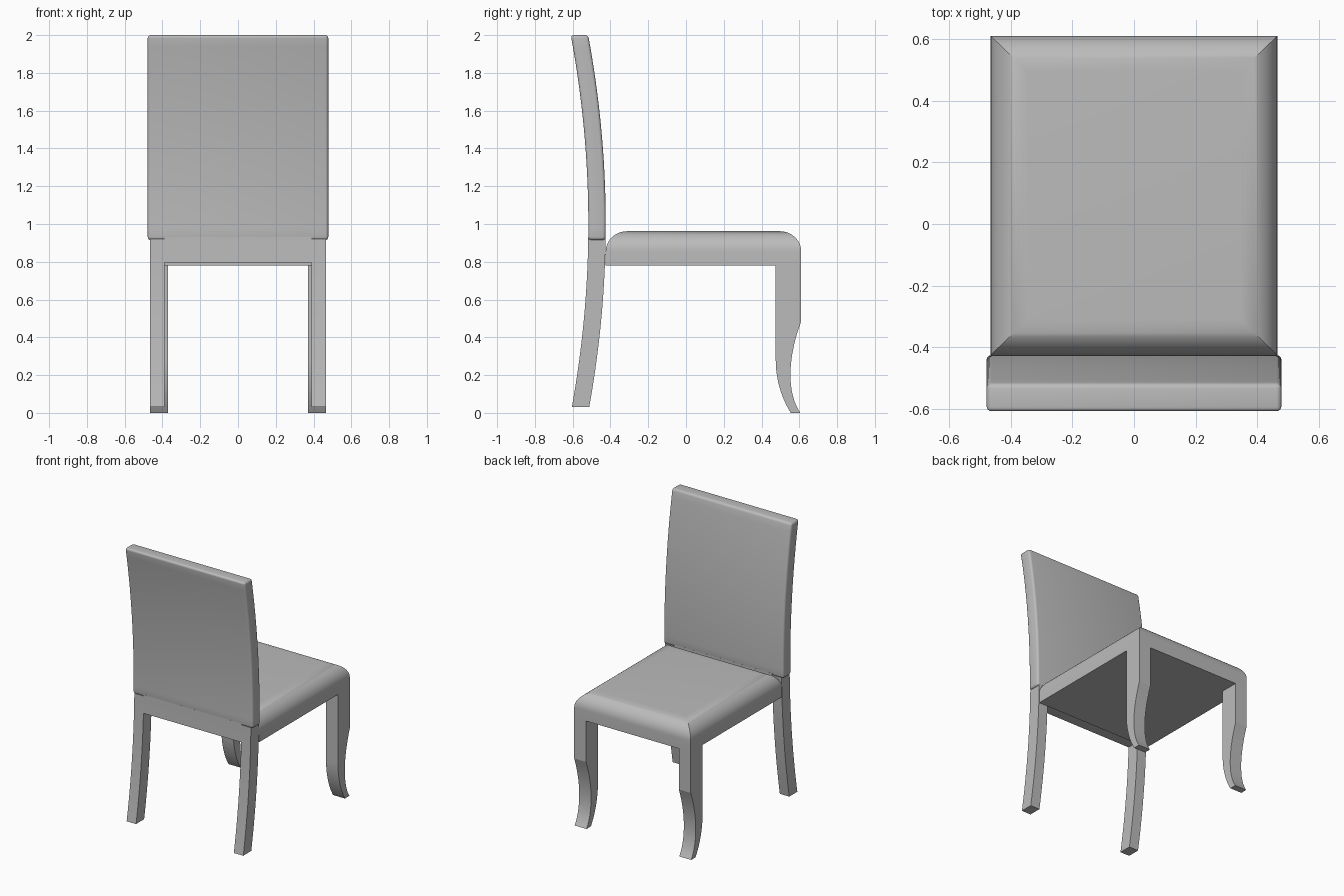
import bpy, bmesh, math
from mathutils import Vector
from mathutils.geometry import interpolate_bezier

cube = bpy.data.objects.get("Cube")
if cube:
    bpy.data.objects.remove(cube, do_unlink=True)

# Single plain grey finish
grey = bpy.data.materials.new("plain grey")
grey.use_nodes = True
GREY = (0.5, 0.5, 0.5, 1)
grey.diffuse_color = GREY
grey.node_tree.nodes["Principled BSDF"].inputs["Base Color"].default_value = GREY

HALF_WIDTH = 0.465   # seat and legs
BACK_Y, FRONT_Y = -0.425, 0.61


def finish(name, bm, smooth_angle, bevel=0):
    bmesh.ops.recalc_face_normals(bm, faces=bm.faces)
    mesh = bpy.data.meshes.new(name)
    bm.to_mesh(mesh)
    bm.free()
    mesh.materials.append(grey)
    obj = bpy.data.objects.new(name, mesh)
    bpy.context.collection.objects.link(obj)
    bpy.ops.object.select_all(action='DESELECT')
    obj.select_set(True)
    bpy.context.view_layer.objects.active = obj
    if bevel:
        mod = obj.modifiers.new("soft edges", 'BEVEL')
        mod.width, mod.segments = bevel, 4
        mod.limit_method = 'ANGLE'
        bpy.ops.object.modifier_apply(modifier=mod.name)
    bpy.ops.object.shade_smooth_by_angle(angle=math.radians(smooth_angle))
    return obj


def extrude_profile(name, profile, x0, x1, smooth_angle=15, bevel=0):
    """Sweep a closed (y, z) outline from x0 to x1."""
    bm = bmesh.new()
    face = bm.faces.new([bm.verts.new((x0, y, z)) for y, z in profile])
    moved = bmesh.ops.extrude_face_region(bm, geom=[face])["geom"]
    verts = [g for g in moved if isinstance(g, bmesh.types.BMVert)]
    bmesh.ops.translate(bm, verts=verts, vec=(x1 - x0, 0, 0))
    return finish(name, bm, smooth_angle, bevel)


def arc_profile(z0, z1, steps=18):
    """Outline of the bowed rear frame between two heights."""
    heights = [z0 + (z1 - z0) * i / steps for i in range(steps + 1)]
    bow = [(-0.093 * (z - 1) ** 2, z) for z in heights]
    return ([(BACK_Y + y, z) for y, z in bow]
            + [(BACK_Y - 0.092 + y, z) for y, z in reversed(bow)])


def bezier(*points):
    a, b, c, d = (Vector((y, z, 0)) for y, z in points)
    return [(p.x, p.y) for p in interpolate_bezier(a, b, c, d, 14)]


# Backrest: wide padded panel and the narrower rail between the rear legs
extrude_profile("backrest", arc_profile(0.915, 2), -0.478, 0.478, 30, 0.016)
extrude_profile("back_rail", arc_profile(0.797, 0.93, 4), -0.39, 0.39)

# Legs
front_outline = (
    [(0.475, 0.79), (FRONT_Y, 0.79)]
    + bezier((FRONT_Y, 0.485), (0.54, 0.3), (0.53, 0.11), (0.605, 0))
    + bezier((0.555, 0), (0.51, 0.07), (0.475, 0.17), (0.475, 0.28)))
for side, sign in (("left", 1), ("right", -1)):
    extrude_profile("front_leg_" + side, front_outline, sign * 0.37, sign * HALF_WIDTH)
    extrude_profile("rear_leg_" + side, arc_profile(0.03, 0.92),
                    sign * 0.39, sign * HALF_WIDTH)

# Seat: block whose upper edges roll over with mitred corners
bm = bmesh.new()
STEPS = 12
levels = [(0, 0.78)]
for i in range(STEPS + 1):
    a = math.pi / 2 * i / STEPS
    levels.append((1 - math.cos(a), 0.855 + 0.107 * math.sin(a)))
rings = []
for inset, z in levels:
    x = HALF_WIDTH - 0.12 * inset
    y0, y1 = BACK_Y + 0.115 * inset, FRONT_Y - 0.115 * inset
    rings.append([bm.verts.new((px, py, z))
                  for px, py in ((-x, y0), (x, y0), (x, y1), (-x, y1))])
for low, high in zip(rings, rings[1:]):
    for i in range(4):
        j = (i + 1) % 4
        bm.faces.new((low[i], low[j], high[j], high[i]))
bm.faces.new(rings[0])
bm.faces.new(rings[-1])
finish("seat", bm, 30)
